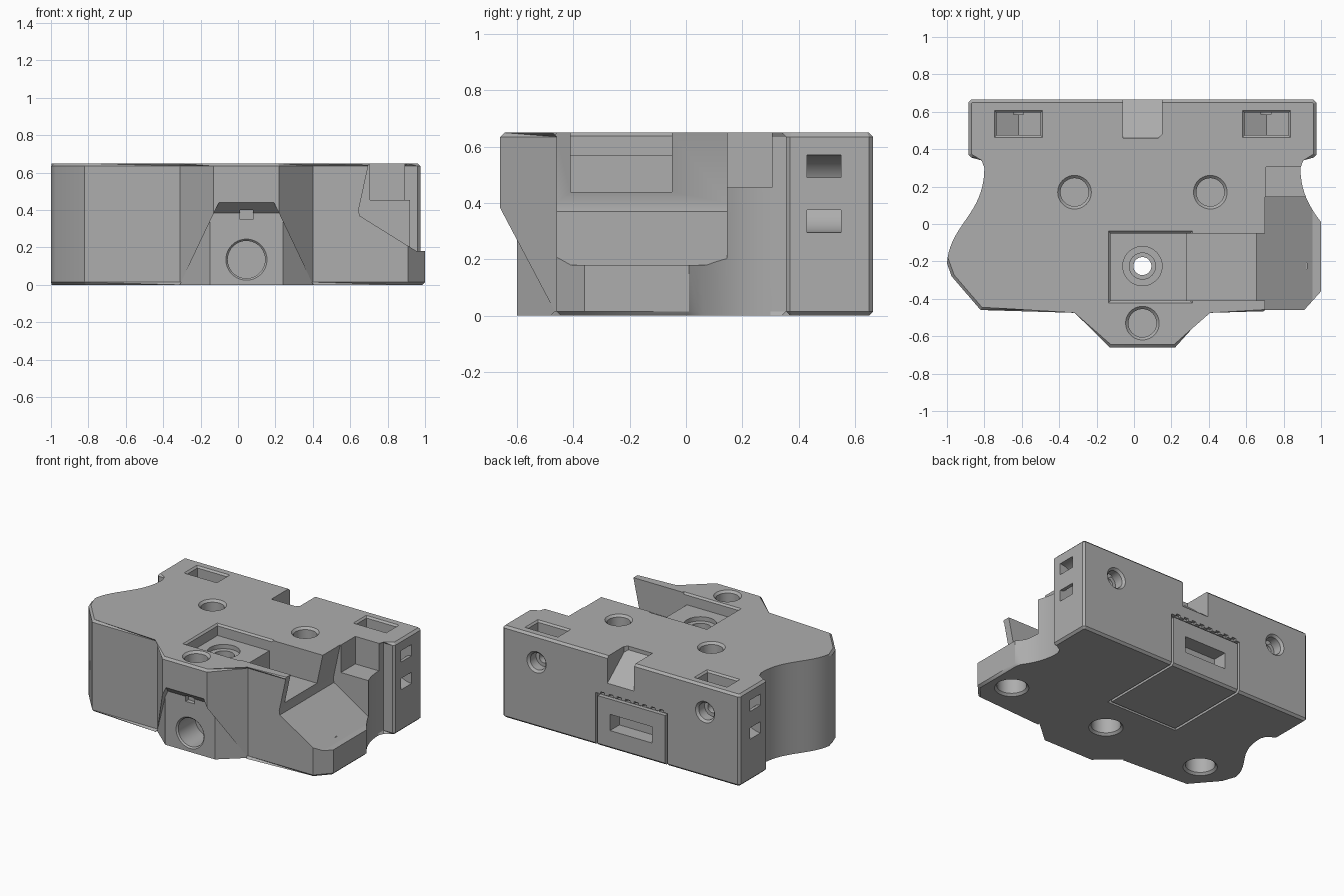
import bpy, bmesh, math
from mathutils import Vector
from mathutils.geometry import interpolate_bezier

if "Cube" in bpy.data.objects:
    bpy.data.objects.remove(bpy.data.objects["Cube"])

C = 0.045      # plane of symmetry of the main features
H = 0.65       # body height
cutters = []

grey = bpy.data.materials.new("matte grey")
grey.use_nodes = True
grey.diffuse_color = (0.42, 0.42, 0.42, 1)
grey.node_tree.nodes["Principled BSDF"].inputs["Base Color"].default_value = (0.42, 0.42, 0.42, 1)


def finish(name, bm, cut=True):
    bmesh.ops.recalc_face_normals(bm, faces=bm.faces)
    mesh = bpy.data.meshes.new(name)
    bm.to_mesh(mesh)
    bm.free()
    mesh.materials.append(grey)
    obj = bpy.data.objects.new(name, mesh)
    bpy.context.collection.objects.link(obj)
    if cut:
        obj.hide_render = True
        cutters.append(obj)
    return obj


def loft(rings):
    """Closed solid through rings of equal point count."""
    bm = bmesh.new()
    loops = [[bm.verts.new(p) for p in ring] for ring in rings]
    bm.faces.new(loops[0])
    bm.faces.new(loops[-1])
    for a, b in zip(loops, loops[1:]):
        for i in range(len(a)):
            j = (i + 1) % len(a)
            bm.faces.new((a[i], a[j], b[j], b[i]))
    return bm


def prism(pts, lo, hi, axis="z"):
    place = (lambda p, d: (p[0], p[1], d)) if axis == "z" else (lambda p, d: (p[0], d, p[1]))
    return loft([[place(p, d) for p in pts] for d in (lo, hi)])


def box(name, x, y, z):
    return finish(name, prism([(x[0], y[0]), (x[1], y[0]), (x[1], y[1]), (x[0], y[1])], *z))


def pocket(name, x, y, floor, edge=0.012):
    """Box sunk from the top with a chamfered rim."""
    rings = []
    for z, g in ((floor, 0), (H - edge, 0), (H + 0.02, edge + 0.02)):
        rings.append([(x[0] - g, y[0] - g, z), (x[1] + g, y[0] - g, z),
                      (x[1] + g, y[1] + g, z), (x[0] - g, y[1] + g, z)])
    return finish(name, loft(rings))


def bore(name, origin, direction, profile):
    """Round hole: profile lists (depth, radius)."""
    q = Vector(direction).to_track_quat("Z", "Y")
    turn = [i * math.tau / 40 for i in range(40)]
    return finish(name, loft([[Vector(origin) + q @ Vector((r * math.cos(a), r * math.sin(a), d))
                               for a in turn] for d, r in profile]))


def rim(r, depth, edge=0.015):
    return [(-0.02, r + edge + 0.02), (edge, r), (depth, r)]


# Body outline: flared wings and a front nose
wing = [(p.x, p.y) for p in interpolate_bezier(
    Vector((-0.8, 0.3, 0)), Vector((-0.8, 0.05, 0)), Vector((-0.985, 0, 0)), Vector((-1, -0.21, 0)), 20)]
left = [(-0.87, 0.665), (-0.885, 0.65), (-0.885, 0.37), (-0.87, 0.355), (-0.8, 0.355)]
outline = left + wing + [(-0.975, -0.28), (-0.82, -0.46), (-0.31, -0.46), (-0.13, -0.66),
                         (0.22, -0.66), (0.4, -0.46), (0.91, -0.46), (1, -0.36), (1, 0.01)]
outline += [(2 * C - x, y) for x, y in reversed(wing) if 2 * C - x < 0.99]
outline += [(2 * C - x, y) for x, y in reversed(left)]
bm = prism(outline, 0, H)
flat = [e for e in bm.edges if abs(e.verts[0].co.z - e.verts[1].co.z) < 0.001]
bmesh.ops.bevel(bm, geom=flat, offset=0.015, segments=1, affect="EDGES")
body = finish("housing_body", bm, cut=False)

# Top pocket with a raised floor section, and the sloped side opening
pocket("pocket_raised", (-0.125, 0.3), (-0.41, -0.05), 0.57)
box("pocket_deep", (0.28, 0.74), (-0.41, -0.05), (0.44, 0.8))
slope = [(0.71, 0.7), (0.645, 0.4), (0.65, 0.37), (0.955, 0.18), (1.1, 0.18), (1.1, 0.7)]
finish("side_opening", prism(slope, -0.6, 0.145, "y"))
box("side_notch", (0.705, 1.0), (0.1, 0.305), (0.455, 0.8))

# Vertical bores in the top
for i, (x, y) in enumerate([(C - 0.363, 0.17), (C + 0.363, 0.17), (C, -0.53)]):
    bore(f"top_bore_{i}", (x, y, H), (0, 0, -1), rim(0.075, 0.2))
bore("centre_bore", (C, -0.225, 0.57), (0, 0, -1),
     [(-0.01, 0.105), (0.03, 0.105), (0.03, 0.07), (0.12, 0.07), (0.12, 0.048), (0.6, 0.048)])

# Underside bores
for i in (-1, 0, 1):
    bore(f"bottom_bore_{i + 1}", (C + 0.785 * i, -0.225, 0), (0, 0, 1), rim(0.095, 0.2))

# Recessed lower nose with a sloped overhang and the front bore
bm = prism([(-0.5, -0.8), (0.6, -0.8), (0.412, -0.45), (0.24, -0.6), (-0.15, -0.6), (-0.322, -0.45)], -0.1, 0.44)
for v in bm.verts:
    if v.co.z > 0:
        v.co.z = 0.44 - 0.92 * (v.co.y + 0.66)
nose = finish("nose_recess", bm)
trap = finish("nose_limit", prism([(-0.34, -0.06), (-0.05, 0.55), (0.14, 0.55), (0.43, -0.06)], -1, 0, "y"))
cutters.remove(trap)
mod = nose.modifiers.new("limit", "BOOLEAN")
mod.operation, mod.solver, mod.object = "INTERSECT", "EXACT", trap
bore("front_bore", (C, -0.6, 0.135), (0, 1, 0), rim(0.1, 0.2, 0.01))
box("nose_catch", (C - 0.035, C + 0.035), (-0.65, -0.57), (0.35, 0.4))

# Sloped notch in the back edge
bm = prism([(-0.06, 0.46), (0.13, 0.46), (0.15, 0.48), (0.15, 0.75), (-0.06, 0.75)], 0, 0.8)
for v in bm.verts:
    if v.co.z < 0.1:
        v.co.z = 0.46 + (0.665 - v.co.y) * 0.8
finish("back_notch", bm)

for s, tag in ((-1, "right"), (1, "left")):
    # Countersunk screw holes in the back
    bore(f"back_screw_{tag}", (C + s * 0.66, 0.665, 0.46), (0, -1, 0),
         rim(0.06, 0.08) + [(0.08, 0.035), (0.16, 0.035)])
    # Tie slots in the top with a V floor
    m = C + s * 0.663
    pocket(f"tie_slot_rim_{tag}", (m - 0.117, m + 0.117), (0.475, 0.595), 0.6)
    finish(f"tie_slot_{tag}", prism([(m - 0.117, 0.62), (m - 0.117, 0.56), (m, 0.5),
                                     (m + 0.117, 0.56), (m + 0.117, 0.62)], 0.475, 0.595, "y"))
    # Curved tie channel joining the two side windows
    face = C + s * 0.927
    arc = [math.pi * i / 16 for i in range(17)]
    ring = [(face + s * 0.03, 0.573)]
    ring += [(face - s * 0.138 * math.sin(a), 0.433 + 0.138 * math.cos(a)) for a in arc]
    ring += [(face + s * 0.03, 0.295), (face + s * 0.03, 0.375)]
    ring += [(face - s * 0.058 * math.sin(a), 0.433 + 0.058 * math.cos(a)) for a in reversed(arc)]
    ring += [(face + s * 0.03, 0.491)]
    finish(f"tie_channel_{tag}", prism(ring, 0.43, 0.55, "y"))

# Slide-in plate: outlined by grooves on the back and underside
x0, x1, g = -0.32, 0.245, 0.018
for n, x in (("a", x0), ("b", x1 - g)):
    box(f"plate_groove_back_{n}", (x, x + g), (0.635, 0.7), (-0.1, 0.37))
    box(f"plate_groove_under_{n}", (x, x + g), (0.03, 0.65), (-0.1, 0.025))
box("plate_groove_top", (x0, x1), (0.635, 0.7), (0.352, 0.37))
box("plate_groove_end", (x0, x1), (0.03, 0.03 + g), (-0.1, 0.025))
box("plate_slot", (-0.2, 0.13), (0.56, 0.7), (0.13, 0.245))
for i in range(8):
    x = x0 + 0.03 + i * 0.066
    box(f"plate_tooth_{i}", (x, x + 0.033), (0.645, 0.7), (0.36, 0.385))

# Carve the body, then drop the cutters
for c in cutters:
    mod = body.modifiers.new(c.name, "BOOLEAN")
    mod.operation, mod.solver, mod.object = "DIFFERENCE", "EXACT", c
bpy.context.view_layer.update()
carved = bpy.data.meshes.new_from_object(body.evaluated_get(bpy.context.evaluated_depsgraph_get()))
body.modifiers.clear()
body.data = carved
carved.materials.clear()
carved.materials.append(grey)
for p in carved.polygons:
    p.material_index = 0
for c in cutters + [trap]:
    bpy.data.objects.remove(c)

bpy.ops.object.select_all(action="DESELECT")
body.select_set(True)
bpy.context.view_layer.objects.active = body
bpy.ops.object.shade_smooth_by_angle(angle=math.radians(30))
